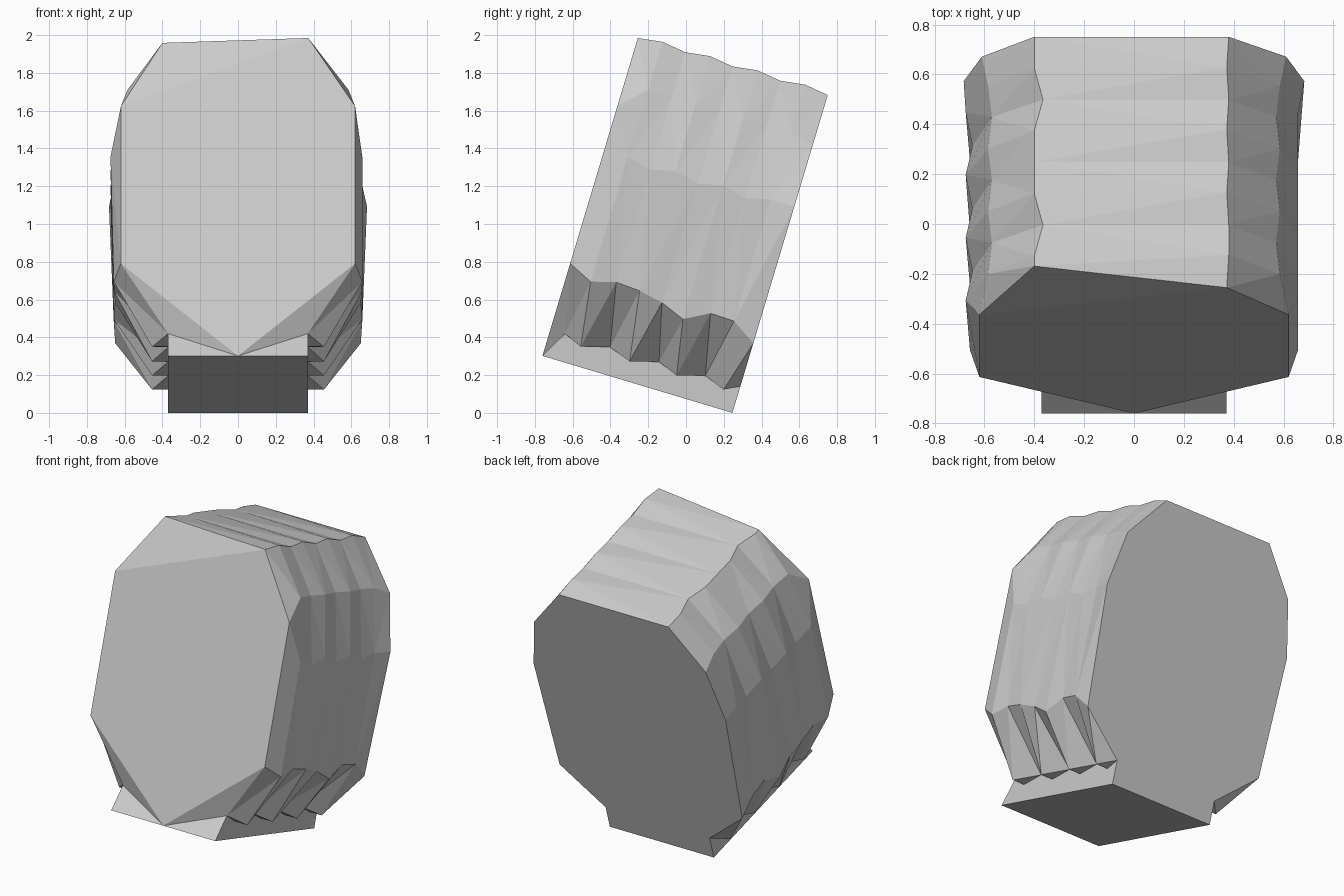
import bpy, bmesh, math

if "Cube" in bpy.data.objects:
    bpy.data.objects.remove(bpy.data.objects["Cube"])

TILT = math.radians(16.7)
C, S = math.cos(TILT), math.sin(TILT)
N, DEPTH = 9, 1.05

bm = bmesh.new()


def vert(x, s, h):
    """x across, s along the leaning depth, h up the leaning face."""
    return bm.verts.new((x, -0.76 + C * s + S * h, 0.307 + C * h - S * s))


# Wavy heights of the skirt's top edge and depth positions of its lower edge
skirt_h = [.51, .45, .486, .478, .452, .40, .472, .468, .385]
lower_s = [.08, .18, .33, .45, .60, .71, .856, .97, DEPTH]


def side(sign):
    """Nine ribs from the foot to the top edge, for one flank."""
    left = sign < 0
    ribs = []
    for i in range(N):
        s, odd, first, last = DEPTH * i / (N - 1), i % 2, i == 0, i == N - 1
        low_h = .105 if odd else .147
        waist = .62 if first else .683 if last else .658
        if left and not first and not last:
            waist = .675 if odd else .648
        shoulder = .62 if first else .61 if last else (.585 if odd else .57)
        if left:
            top = .365 if i in (2, 6) else .40
        else:
            top = .372 if i in (0, 3, 5, 7) else .38
        top_s = .09 if left and first else s
        rows = [
            (.37, s, 0),
            (.37, lower_s[i], low_h),
            (.455 if odd else .37, lower_s[i], low_h),
            (.62 if first else .658 if odd else .65, s, skirt_h[i]),
            (waist, s, 1.14 if odd or last else 1.11),
            (shoulder, s, 1.38 if first else 1.48 if last else 1.51),
            (top, top_s, 1.775 if odd and not left else 1.757),
        ]
        ribs.append([vert(sign * x, a, h) for x, a, h in rows])
    for a, b in zip(ribs, ribs[1:]):
        for r in range(6):
            bm.faces.new((a[r], b[r], b[r + 1], a[r + 1]))
    return ribs


R, L = side(1), side(-1)

# Top and underside strips
for i in range(N - 1):
    for r in (0, 6):
        bm.faces.new((L[i][r], R[i][r], R[i + 1][r], L[i + 1][r]))

# Front: flat plate down to a point, corner facets and sloping foot
tip = vert(0, 0, 0)
bm.faces.new([tip] + R[0][3:7] + L[0][5:2:-1])
bm.faces.new((R[0][6], L[0][6], L[0][5]))
for ribs in (R, L):
    bm.faces.new((tip, ribs[0][2], ribs[0][3]))
    bm.faces.new((tip, ribs[0][0], ribs[0][1]))
bm.faces.new((tip, L[0][0], R[0][0]))

# Flat back plate
bm.faces.new([R[-1][r] for r in (0, 1, 3, 4, 5, 6)] +
             [L[-1][r] for r in (6, 5, 4, 3, 1, 0)])

# Merge the rib feet, split bent quads and clean up
bmesh.ops.remove_doubles(bm, verts=bm.verts[:], dist=0.0005)
bmesh.ops.triangulate(bm, faces=bm.faces[:])
bmesh.ops.recalc_face_normals(bm, faces=bm.faces[:])

# Stand on the ground
drop = min(v.co.z for v in bm.verts)
for v in bm.verts:
    v.co.z -= drop

mesh = bpy.data.meshes.new("leaning_body")
bm.to_mesh(mesh)
bm.free()
body = bpy.data.objects.new("leaning_body", mesh)
bpy.context.collection.objects.link(body)
